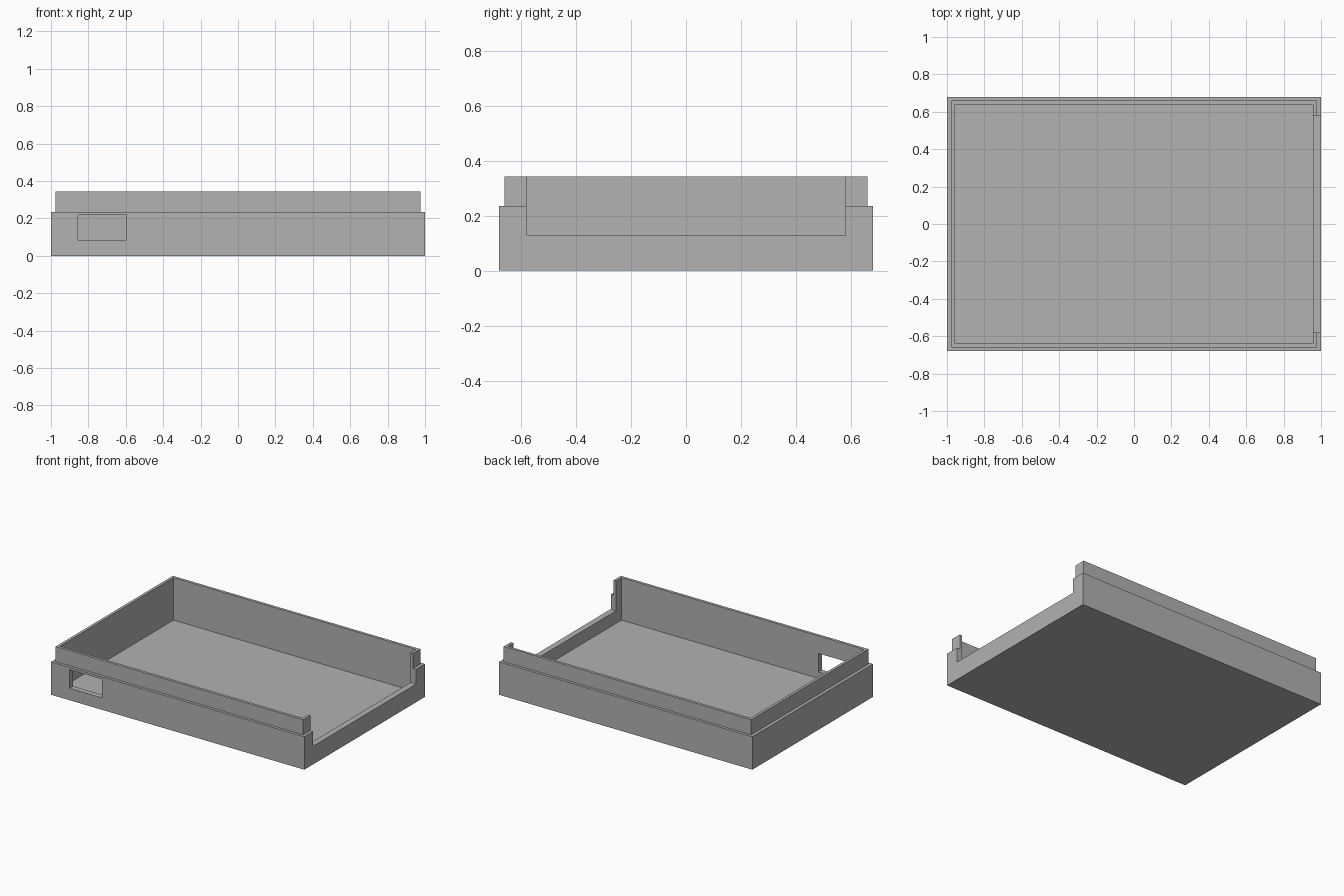
import bpy
import bmesh

cube = bpy.data.objects.get("Cube")
if cube:
    bpy.data.objects.remove(cube, do_unlink=True)

grey = bpy.data.materials.new("plain grey")
grey.use_nodes = True
colour = (0.445, 0.445, 0.445, 1)
grey.diffuse_color = colour
grey.node_tree.nodes["Principled BSDF"].inputs["Base Color"].default_value = colour


def stepped_shell(name, rings):
    """Stack rectangular rings (half x, half y, z) and cap both ends."""
    bm = bmesh.new()
    loops = [[bm.verts.new((sx * hx, sy * hy, z))
              for sx, sy in ((-1, -1), (1, -1), (1, 1), (-1, 1))]
             for hx, hy, z in rings]
    for a, b in zip(loops, loops[1:]):
        for i in range(4):
            j = (i + 1) % 4
            bm.faces.new((a[i], a[j], b[j], b[i]))
    bm.faces.new(loops[0][::-1])
    bm.faces.new(loops[-1])
    bmesh.ops.recalc_face_normals(bm, faces=bm.faces[:])
    mesh = bpy.data.meshes.new(name)
    bm.to_mesh(mesh)
    bm.free()
    mesh.materials.append(grey)
    obj = bpy.data.objects.new(name, mesh)
    bpy.context.collection.objects.link(obj)
    return obj


def cut_box(target, name, low, high):
    """Cut an axis-aligned box out of the target."""
    size = [h - l for l, h in zip(low, high)]
    cutter = stepped_shell(name, [(size[0] / 2, size[1] / 2, 0),
                                  (size[0] / 2, size[1] / 2, size[2])])
    cutter.location = ((low[0] + high[0]) / 2, (low[1] + high[1]) / 2, low[2])
    cutter.hide_render = True
    mod = target.modifiers.new(name, "BOOLEAN")
    mod.operation = "DIFFERENCE"
    mod.solver = "EXACT"
    mod.object = cutter
    bpy.context.view_layer.objects.active = target
    bpy.ops.object.modifier_apply(modifier=name)
    bpy.data.objects.remove(cutter, do_unlink=True)


# Open tray: outer wall, shoulder, thin raised lip, inner wall and floor
tray = stepped_shell("open_tray", [
    (1.0, 0.68, 0.0),
    (1.0, 0.68, 0.235),
    (0.977, 0.66, 0.235),
    (0.977, 0.66, 0.343),
    (0.957, 0.64, 0.343),
    (0.957, 0.64, 0.04),
])

# Wide opening in the left wall
cut_box(tray, "side_opening", (0.9, -0.58, 0.13), (1.1, 0.58, 0.5))

# Small port in the front wall
cut_box(tray, "front_port", (-0.855, -0.8, 0.085), (-0.597, -0.6, 0.218))
